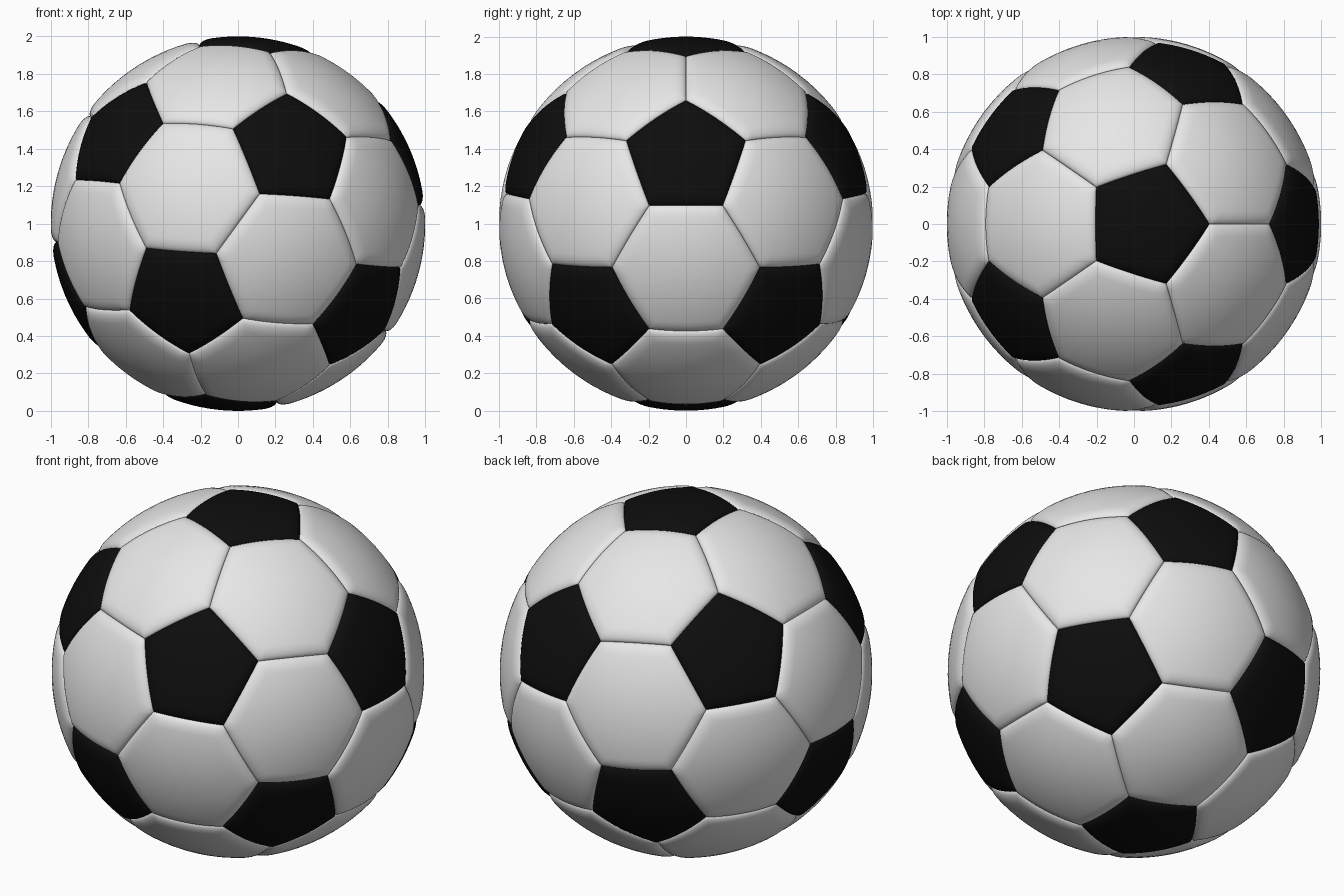
import bpy, bmesh, math
from mathutils import Vector, Matrix
from itertools import combinations

if "Cube" in bpy.data.objects:
    bpy.data.objects.remove(bpy.data.objects["Cube"])

TILT = math.radians(4.3)      # ball leans slightly towards +x
DEPTH, WIDTH = 0.027, 0.075   # seam groove
M = 12                        # segments per panel edge


def material(name, c):
    m = bpy.data.materials.new(name)
    m.diffuse_color = (c, c, c, 1)
    m.use_nodes = True
    m.node_tree.nodes["Principled BSDF"].inputs["Base Color"].default_value = m.diffuse_color
    return m


# Icosahedron directions: poles and two rings of five
lat = math.atan(0.5)
dirs = [Vector((0, 0, 1)), Vector((0, 0, -1))]
for i in range(5):
    for a, s in ((72 * i, 1), (72 * i + 36, -1)):
        a = math.radians(a)
        dirs.append(Vector((math.cos(lat) * math.cos(a), math.cos(lat) * math.sin(a), s * math.sin(lat))))


def near(a, b):
    return 0.3 < a.dot(b) < 0.9


def ordered(points, axis):
    u = axis.orthogonal().normalized()
    w = axis.cross(u)
    return sorted(points, key=lambda p: math.atan2(p.dot(w), p.dot(u)))


# Panels: a pentagon on every direction, a hexagon on every triangle of directions
panels = []
for v in dirs:
    panels.append((v, ordered([(2 * v + n) / 3 for n in dirs if near(v, n)], v), 1))
for tri in combinations(dirs, 3):
    if all(near(a, b) for a, b in combinations(tri, 2)):
        axis = sum(tri, Vector()).normalized()
        pts = [(2 * a + b) / 3 for a in tri for b in tri if a is not b]
        panels.append((axis, ordered(pts, axis), 0))

# Rounded panel edge: full radius inside, quarter-round drop to the seam
drops = [1 - math.cos(math.radians(a)) for a in (0, 12, 24, 36, 48, 60, 72, 82, 90)]
edge_dist = [WIDTH * (1 - math.sin(math.radians(a))) for a in (0, 12, 24, 36, 48, 60, 72, 82, 90)]

bm = bmesh.new()
for axis, corners, mat in panels:
    k = len(corners)
    rim = [corners[i].lerp(corners[(i + 1) % k], j / M) for i in range(k) for j in range(M)]
    mid = sum(corners, Vector()) / k
    size = corners[0].length
    apothem = ((corners[0] + corners[1]) / 2 - mid).length / size
    t_in = 1 - WIDTH / apothem
    rings = [(t_in * i / 6, 1.0) for i in range(1, 6)]
    rings += [(1 - d / apothem, 1 - DEPTH * h) for d, h in zip(edge_dist, drops)]
    centre = bm.verts.new(axis)
    prev = None
    for t, r in rings:
        ring = [bm.verts.new(mid.lerp(p, t).normalized() * r) for p in rim]
        n = len(ring)
        for i in range(n):
            j = (i + 1) % n
            if prev:
                f = bm.faces.new((prev[i], ring[i], ring[j], prev[j]))
            else:
                f = bm.faces.new((centre, ring[i], ring[j]))
            f.material_index = mat
        prev = ring
bmesh.ops.remove_doubles(bm, verts=bm.verts, dist=1e-4)
bmesh.ops.recalc_face_normals(bm, faces=bm.faces)
bm.transform(Matrix.Translation((0, 0, 1)) @ Matrix.Rotation(TILT, 4, 'Y'))

# Ball object
mesh = bpy.data.meshes.new("ball")
bm.to_mesh(mesh)
bm.free()
mesh.materials.append(material("white", 0.8))
mesh.materials.append(material("black", 0.004))
ball = bpy.data.objects.new("ball", mesh)
bpy.context.collection.objects.link(ball)
bpy.context.view_layer.objects.active = ball
ball.select_set(True)
bpy.ops.object.shade_smooth_by_angle(angle=math.radians(40))
